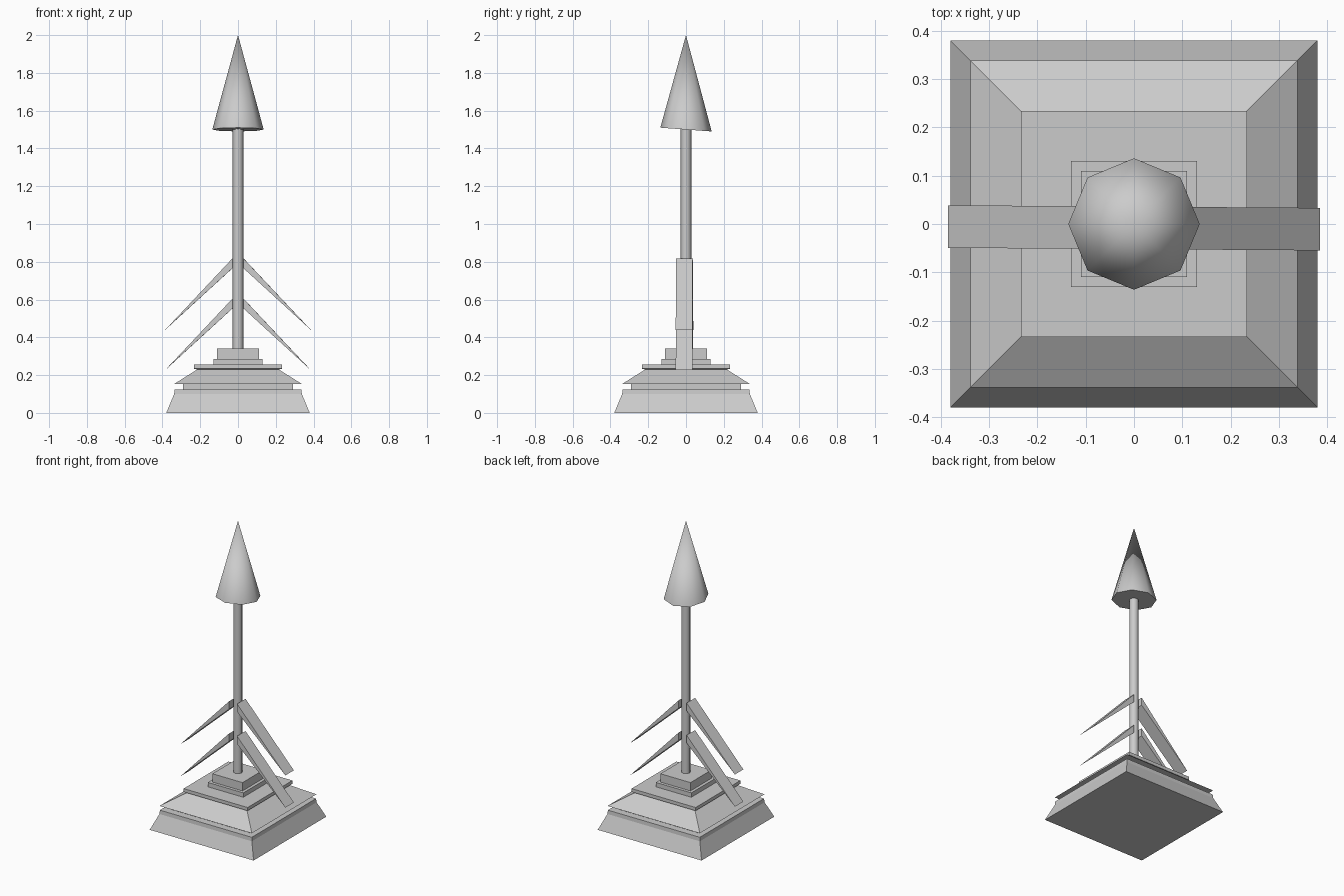
import bpy, bmesh
from math import sin, cos, tau, radians
from mathutils import Matrix

if "Cube" in bpy.data.objects:
    bpy.data.objects.remove(bpy.data.objects["Cube"])


def finish(name, bm, smooth=False):
    bmesh.ops.recalc_face_normals(bm, faces=bm.faces)
    mesh = bpy.data.meshes.new(name)
    bm.to_mesh(mesh)
    bm.free()
    for p in mesh.polygons:
        p.use_smooth = smooth and len(p.vertices) <= 4
    obj = bpy.data.objects.new(name, mesh)
    bpy.context.collection.objects.link(obj)
    return obj


def stack_squares(name, profile):
    """Skin a stack of square rings given as (half width, height)."""
    bm = bmesh.new()
    rings = [[bm.verts.new((sx * w, sy * w, z))
              for sx, sy in ((-1, -1), (1, -1), (1, 1), (-1, 1))]
             for w, z in profile]
    for a, b in zip(rings, rings[1:]):
        for i in range(4):
            j = (i + 1) % 4
            bm.faces.new((a[i], a[j], b[j], b[i]))
    bm.faces.new(rings[0])
    bm.faces.new(rings[-1])
    return finish(name, bm)


# Stepped pedestal
stack_squares("pedestal", [
    (0.38, 0), (0.338, 0.10), (0.336, 0.125), (0.29, 0.125), (0.29, 0.153),
    (0.338, 0.153), (0.216, 0.23), (0.234, 0.234), (0.234, 0.256)])
stack_squares("lower_plinth", [(0.13, 0.25), (0.13, 0.285)])
stack_squares("upper_plinth", [(0.11, 0.28), (0.11, 0.34)])

# Shaft
bm = bmesh.new()
bmesh.ops.create_cone(bm, cap_ends=True, segments=8, radius1=0.028, radius2=0.028,
                      depth=1.18, matrix=Matrix.Translation((0, 0, 0.92)))
finish("shaft", bm, True)

# Arrowhead: eight-sided cone with a slightly tilted base
bm = bmesh.new()
tip = bm.verts.new((0, 0, 2))
ring = [bm.verts.new((0.136 * cos(tau * i / 8), 0.136 * sin(tau * i / 8),
                      1.5 - 0.01 * sin(tau * i / 8))) for i in range(8)]
for i in range(8):
    bm.faces.new((ring[i], ring[(i + 1) % 8], tip))
bm.faces.new(ring)
finish("arrowhead", bm, True)

# Fletching: wedge vanes, mirrored to each side in two tiers
turn = Matrix.Translation((0, -0.008, 0)) @ Matrix.Rotation(radians(-0.4), 4, 'Z')
for tier, drop in (("upper", 0), ("lower", 0.213)):
    for side, s in (("left", -1), ("right", 1)):
        bm = bmesh.new()
        outline = [(0.03, 0.765), (0.03, 0.817), (0.385, 0.44)]
        face = bm.faces.new([bm.verts.new((s * x, -0.044, z - drop)) for x, z in outline])
        ext = bmesh.ops.extrude_face_region(bm, geom=[face], use_keep_orig=True)
        moved = [v for v in ext["geom"] if isinstance(v, bmesh.types.BMVert)]
        bmesh.ops.translate(bm, verts=moved, vec=(0, 0.088, 0))
        bm.transform(turn)
        finish(f"{tier}_{side}_vane", bm)
